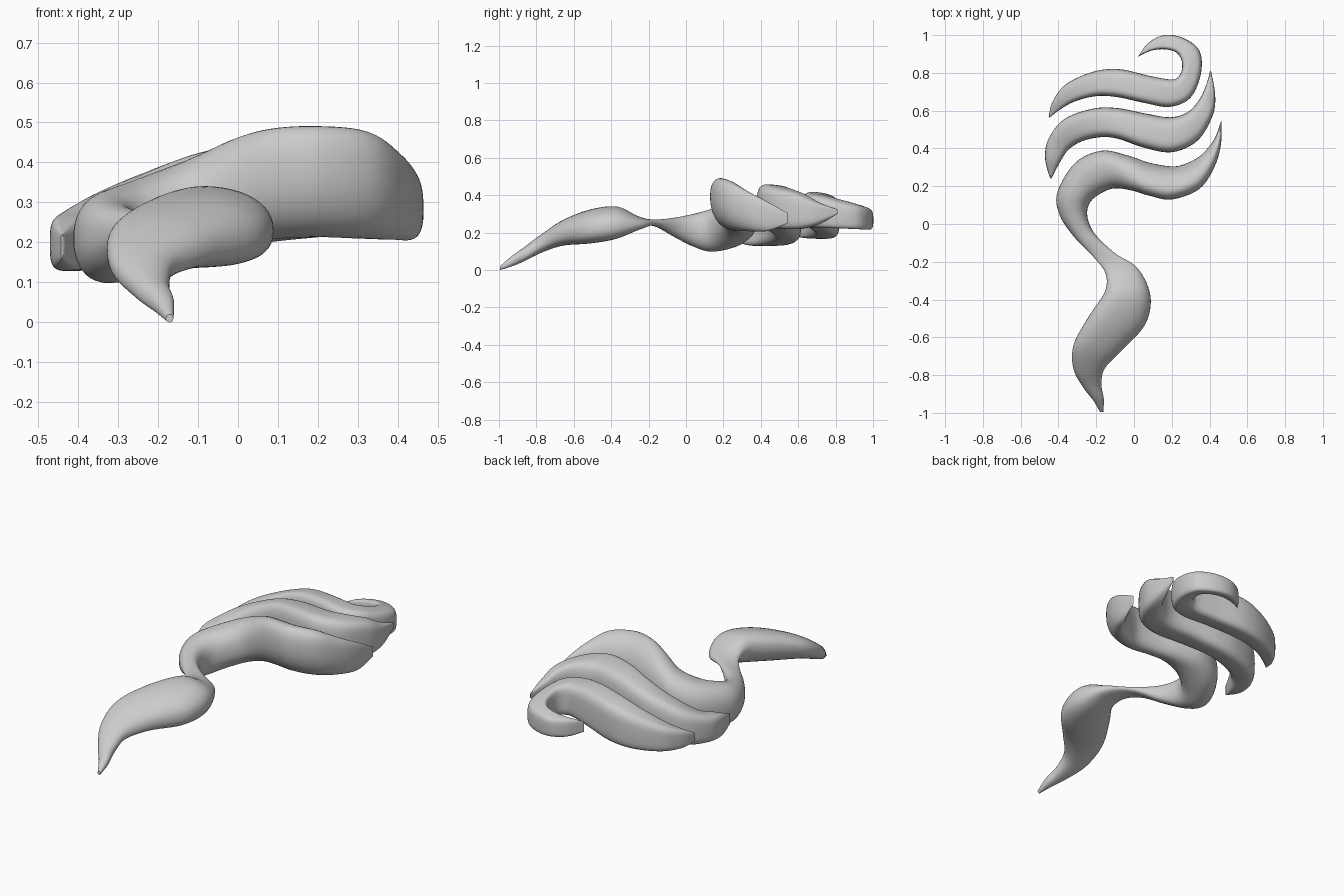
import bpy, bmesh, math
from mathutils import Vector

# Each station: outer edge x, y | inner edge x, y | bottom z, top z | sideways tilt
FRONT = [
    (.461, .546, .464, .541, .25, .305, 0),
    (.425, .45, .46, .42, .21, .365, .01),
    (.355, .365, .425, .30, .21, .42, .02),
    (.275, .32, .345, .185, .217, .47, .035),
    (.20, .305, .20, .13, .222, .482, .04),
    (.08, .325, .08, .15, .217, .475, .04),
    (-.03, .362, -.01, .177, .20, .452, .025),
    (-.17, .388, -.11, .188, .165, .40, 0),
    (-.31, .325, -.195, .15, .12, .355, 0),
    (-.405, .17, -.24, .10, .098, .325, 0),
    (-.395, .05, -.245, .03, .125, .30, 0),
    (-.32, -.065, -.205, -.055, .175, .28, 0),
    (-.205, -.185, -.10, -.155, .235, .27, 0),
    (-.15, -.265, .02, -.235, .22, .285, -.01),
    (-.155, -.36, .087, -.38, .17, .335, -.02),
    (-.24, -.49, .06, -.53, .145, .322, -.02),
    (-.32, -.64, -.06, -.665, .132, .27, -.01),
    (-.32, -.77, -.155, -.765, .095, .195, 0),
    (-.265, -.87, -.172, -.85, .05, .125, 0),
    (-.215, -.935, -.16, -.925, .02, .075, 0),
    (-.18, -.995, -.162, -.995, 0, .02, 0)]

MIDDLE = [
    (-.443, .24, -.437, .242, .16, .22, 0),
    (-.47, .34, -.39, .33, .132, .26, 0),
    (-.455, .445, -.345, .395, .13, .285, .005),
    (-.37, .555, -.27, .44, .135, .335, .01),
    (-.22, .61, -.17, .46, .15, .39, .01),
    (-.09, .614, -.08, .45, .17, .425, .01),
    (.06, .585, .05, .405, .20, .45, .01),
    (.19, .565, .20, .38, .215, .455, .01),
    (.28, .59, .335, .44, .22, .44, 0),
    (.34, .65, .415, .57, .22, .41, 0),
    (.38, .73, .43, .68, .245, .36, 0),
    (.403, .81, .408, .81, .30, .325, 0)]

BACK = [
    (-.452, .567, -.447, .563, .19, .24, 0),
    (-.43, .65, -.385, .61, .172, .275, 0),
    (-.36, .74, -.31, .65, .168, .315, .005),
    (-.22, .805, -.20, .677, .172, .365, .01),
    (-.08, .82, -.09, .672, .185, .40, .01),
    (.08, .785, .06, .64, .21, .415, .01),
    (.195, .765, .19, .62, .225, .41, .005),
    (.235, .78, .30, .67, .225, .40, 0),
    (.254, .82, .355, .80, .228, .375, -.012),
    (.25, .872, .345, .92, .225, .355, -.015),
    (.22, .91, .26, .985, .222, .342, -.012),
    (.16, .925, .16, 1.0, .222, .33, -.01),
    (.09, .917, .075, .958, .225, .32, -.005),
    (.022, .886, .018, .882, .24, .30, 0)]


def smooth_stations(pts, steps=6):
    """Catmull-Rom through every component of the stations."""
    ext = [pts[0]] + pts + [pts[-1]]
    out = []
    for a, b, c, d in zip(ext, ext[1:], ext[2:], ext[3:]):
        for s in range(steps):
            t = s / steps
            out.append([.5 * (2*q + (r - p)*t + (2*p - 5*q + 4*r - u)*t*t
                              + (3*q - p - 3*r + u)*t**3)
                        for p, q, r, u in zip(a, b, c, d)])
    return out + [list(pts[-1])]


def power(v, e):
    return math.copysign(abs(v) ** e, v)


def strand(name, stations, squareness, sides=40):
    """Sweep a rounded-box section between the two edge lines."""
    bm = bmesh.new()
    rings = []
    for ax, ay, bx, by, lo, hi, tilt in smooth_stations(stations):
        mid = Vector(((ax + bx) / 2, (ay + by) / 2, (lo + hi) / 2))
        side = Vector(((bx - ax) / 2, (by - ay) / 2, tilt))
        up = Vector((0, 0, (hi - lo) / 2))
        ring = []
        for i in range(sides):
            a = 2 * math.pi * i / sides
            ring.append(bm.verts.new(mid + side * power(math.cos(a), 2 / squareness)
                                     + up * power(math.sin(a), 2 / squareness)))
        rings.append(ring)
    for r, q in zip(rings, rings[1:]):
        for i in range(sides):
            j = (i + 1) % sides
            bm.faces.new((r[i], r[j], q[j], q[i]))
    bm.faces.new(rings[0])
    bm.faces.new(rings[-1])
    bmesh.ops.recalc_face_normals(bm, faces=bm.faces)
    mesh = bpy.data.meshes.new(name)
    bm.to_mesh(mesh)
    bm.free()
    ob = bpy.data.objects.new(name, mesh)
    bpy.context.collection.objects.link(ob)
    bpy.ops.object.select_all(action='DESELECT')
    ob.select_set(True)
    bpy.context.view_layer.objects.active = ob
    bpy.ops.object.shade_smooth_by_angle(angle=math.radians(45))


# Front strand with the long twisting tail, then the two wavy strands behind it
strand("front_strand_with_tail", FRONT, 2.3)
strand("middle_strand", MIDDLE, 3.6)
strand("back_hooked_strand", BACK, 3.8)
